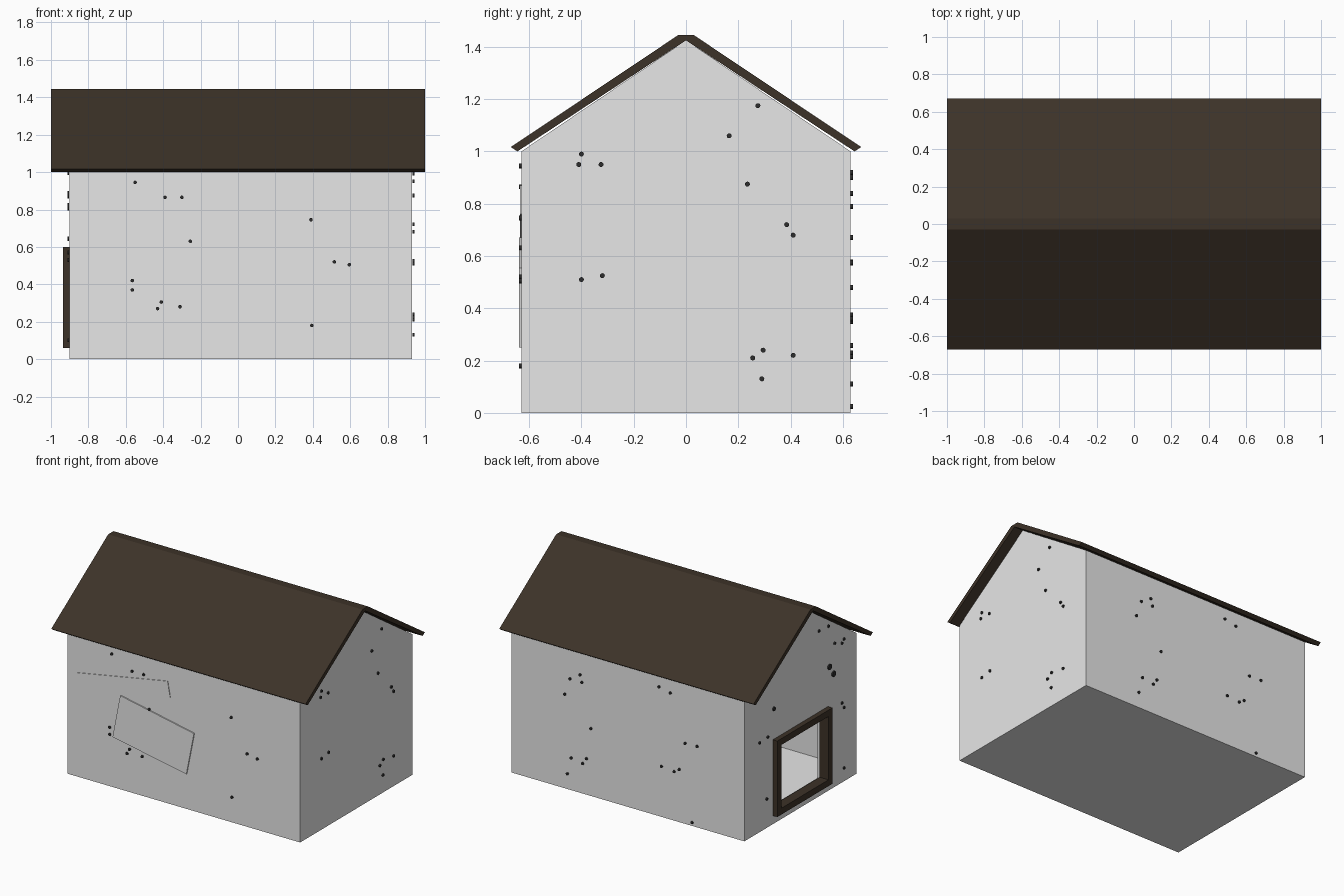
import bpy, bmesh, math
from mathutils import Matrix, Vector

if "Cube" in bpy.data.objects:
    bpy.data.objects.remove(bpy.data.objects["Cube"])


def material(name, rgb):
    m = bpy.data.materials.new(name)
    m.diffuse_color = (*rgb, 1)
    m.use_nodes = True
    m.node_tree.nodes["Principled BSDF"].inputs["Base Color"].default_value = m.diffuse_color
    return m


GREY = material("pale grey", (0.8, 0.8, 0.8))
BROWN = material("dark brown", (0.046, 0.032, 0.021))
BLACK = material("charcoal", (0.025, 0.025, 0.025))


def make(name, bm, mat):
    bmesh.ops.recalc_face_normals(bm, faces=bm.faces)
    me = bpy.data.meshes.new(name)
    bm.to_mesh(me)
    bm.free()
    me.materials.append(mat)
    ob = bpy.data.objects.new(name, me)
    bpy.context.collection.objects.link(ob)
    return ob


def prism(bm, pts, x0, x1):
    """Extrude a (y, z) outline along x."""
    f = bm.faces.new([bm.verts.new((x0, y, z)) for y, z in pts])
    new = bmesh.ops.extrude_face_region(bm, geom=[f])["geom"]
    bmesh.ops.translate(bm, vec=(x1 - x0, 0, 0),
                        verts=[v for v in new if isinstance(v, bmesh.types.BMVert)])


def rect(y0, y1, z0, z1):
    return [(y0, z0), (y1, z0), (y1, z1), (y0, z1)]


def house(w, z0, eave, top):
    return [(-w, z0), (w, z0), (w, eave), (0, top), (-w, eave)]


def solid(name, pts, x0, x1, mat):
    bm = bmesh.new()
    prism(bm, pts, x0, x1)
    return make(name, bm, mat)


# Hollow body with a doorway in the left gable
body = solid("walls", house(0.63, 0, 1.0, 1.425), -0.9, 0.93, GREY)
cutters = [solid("room_cutter", house(0.56, 0.07, 0.97, 1.35), -0.83, 0.86, GREY),
           solid("door_cutter", rect(-0.29, 0.29, 0.08, 0.58), -1.0, -0.7, GREY)]
for c in cutters:
    c.hide_render = True
    mod = body.modifiers.new("cut", "BOOLEAN")
    mod.operation = "DIFFERENCE"
    mod.solver = "EXACT"
    mod.object = c
bpy.context.view_layer.update()
cut = bpy.data.meshes.new_from_object(body.evaluated_get(bpy.context.evaluated_depsgraph_get()))
body.modifiers.clear()
body.data = cut
for c in cutters:
    bpy.data.objects.remove(c)

# Roof: one folded slab with a flat ridge
solid("roof", [(-0.67, 1.017), (-0.03, 1.445), (0.03, 1.445), (0.67, 1.017),
               (0.645, 1.0), (0, 1.425), (-0.645, 1.0)], -1, 1, BROWN)

# Door frame: two posts, sill and lintel
bm = bmesh.new()
for r in (rect(-0.31, -0.265, 0.06, 0.60), rect(0.265, 0.31, 0.06, 0.60),
          rect(-0.265, 0.265, 0.06, 0.105), rect(-0.265, 0.265, 0.555, 0.60)):
    prism(bm, r, -0.935, -0.865)
make("door_frame", bm, BROWN)

# Two crooked patch boards on the front
for name, pts, out in (
        ("upper_board", [(-0.82, 0.74), (-0.11, 0.87), (-0.09, 0.76), (-0.80, 0.63)], 0.004),
        ("lower_board", [(-0.48, 0.67), (0.10, 0.555), (0.04, 0.25), (-0.54, 0.36)], 0.008)):
    bm = bmesh.new()
    prism(bm, pts, 0, out)
    # (x, z) outline: swing the extrusion from x to -y
    for v in bm.verts:
        v.co = Vector((v.co.y, -0.63 - v.co.x, v.co.z))
    make(name, bm, GREY)

# Nail heads: (along wall, height) positions per wall
FRONT = [(-.55, .945), (-.39, .865), (-.30, .865), (-.255, .63), (-.565, .42), (-.565, .37),
         (-.41, .305), (-.43, .27), (-.31, .28), (.39, .745), (.515, .52), (.595, .505), (.395, .18)]
RIGHT = [(-.40, .99), (-.41, .95), (-.325, .95), (.275, 1.175), (.165, 1.06), (.235, .875),
         (.385, .72), (.41, .68), (-.40, .51), (-.32, .525), (.255, .21), (.295, .24),
         (.41, .22), (.29, .13)]
BACK = [(.39, .84), (.47, .79), (.376, .79), (.51, .67), (-.23, .92), (-.32, .90), (.305, .48),
        (.46, .23), (.34, .257), (.37, .215), (.49, .11), (-.435, .574), (-.53, .577),
        (-.25, .36), (-.35, .35), (-.39, .375), (-.49, .025)]
LEFT = [(-.20, 1.18), (-.306, 1.174), (-.376, 1.026), (-.48, 1.016), (-.457, .995),
        (-.318, .88), (-.364, .814), (.306, .82), (-.457, .57), (-.48, .53), (.376, .646),
        (.468, .64), (.387, .21), (-.48, .10)]
BIG = {(-.318, .88): .02, (-.364, .814): .02, (.306, .82): .014}


def nails(name, spots, axis, wall):
    bm = bmesh.new()
    side = math.copysign(1, wall)
    turn = Matrix.Rotation(math.pi / 2, 4, "Y" if axis == "x" else "X")
    for a, z in spots:
        d = wall + side * 0.004
        pos = (d, a, z) if axis == "x" else (a, d, z)
        r = BIG.get((a, z), 0.0095)
        bmesh.ops.create_cone(bm, cap_ends=True, segments=12, radius1=r, radius2=r,
                              depth=0.009, matrix=Matrix.Translation(pos) @ turn)
    make(name, bm, BLACK)


nails("front_nails", FRONT, "y", -0.63)
nails("back_nails", BACK, "y", 0.63)
nails("right_nails", RIGHT, "x", 0.934)
nails("left_nails", LEFT, "x", -0.904)
